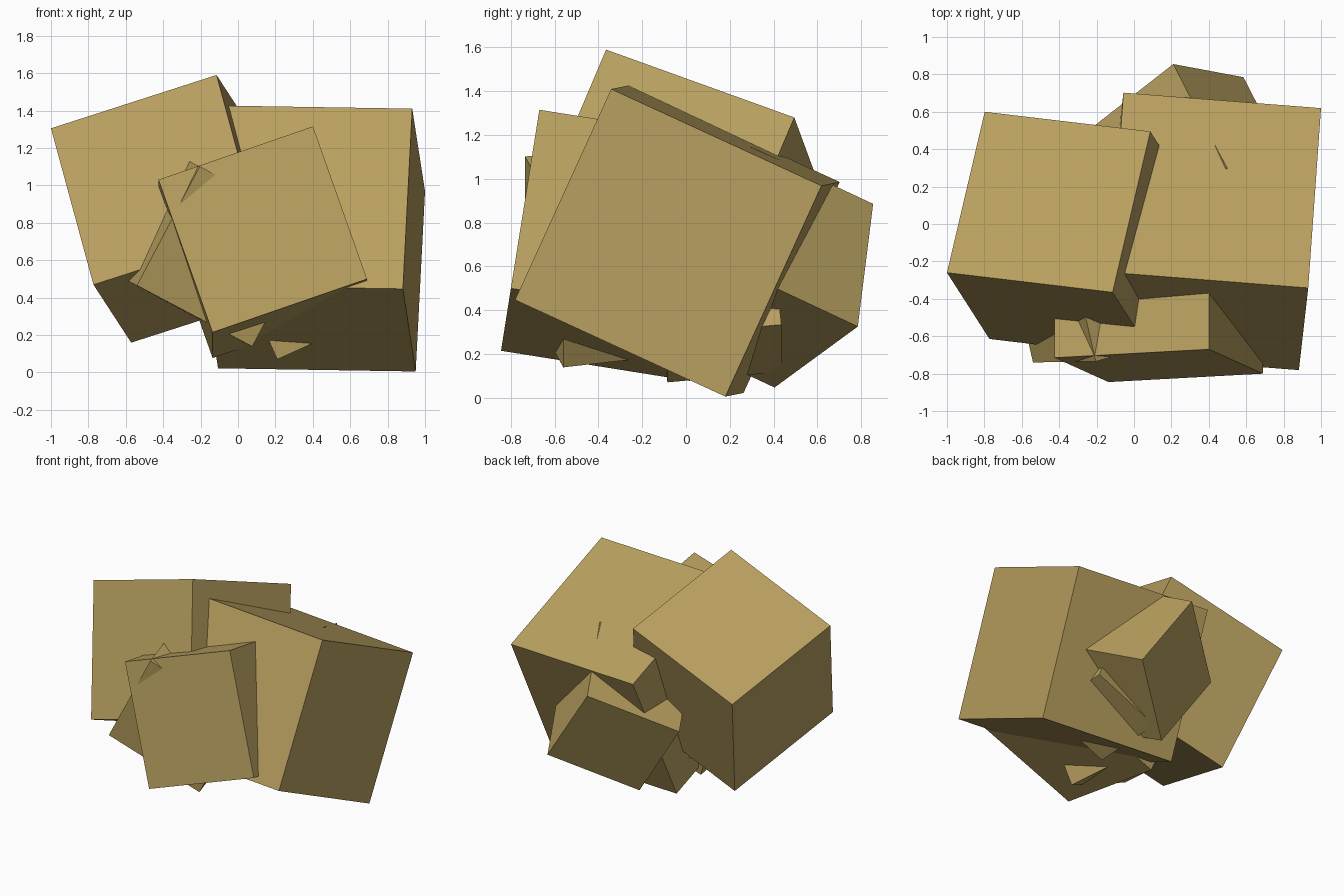
import bpy
from mathutils import Matrix, Vector

if "Cube" in bpy.data.objects:
    bpy.data.objects.remove(bpy.data.objects["Cube"])

mat = bpy.data.materials.new("tan")
mat.diffuse_color = (0.48, 0.35, 0.115, 1)
mat.use_nodes = True
mat.node_tree.nodes["Principled BSDF"].inputs["Base Color"].default_value = mat.diffuse_color


def tilted_cube(name, size, corner, along, across):
    """Cube from one corner; two edge directions, the third is their cross product."""
    u = Vector(along).normalized()
    v = Vector(across)
    v = (v - u * v.dot(u)).normalized()
    w = u.cross(v)
    centre = Vector(corner) + (u + v + w) * size / 2
    rot = Matrix((u, v, w)).transposed().to_4x4()
    bpy.ops.mesh.primitive_cube_add(size=1)
    ob = bpy.context.object
    ob.name = name
    ob.matrix_world = Matrix.Translation(centre) @ rot @ Matrix.Scale(size, 4)
    ob.data.materials.append(mat)


# two large blocks side by side
tilted_cube("right_block", 1.06, (0.95, 0.18, 0.005), (0.05, 0.44, 0.965), (-1.06, 0.08, 0.01))
tilted_cube("left_block", 0.936, (-1.0, -0.26, 1.305), (0.885, -0.105, 0.285), (0.23, -0.355, -0.835))
# front block and back block
tilted_cube("front_block", 0.875, (-0.425, -0.715, 1.03), (0.825, 0.045, 0.285), (0.29, -0.13, -0.815))
tilted_cube("back_block", 0.678, (0.585, 0.785, 0.325), (-0.375, 0.07, 0.56), (-0.489, -0.38, -0.275))
# mostly buried blocks whose corners poke through
tilted_cube("inner_front_block", 0.72, (-0.54, -0.74, 0.465), (0.335, 0.005, 0.635), (0.62, 0.18, -0.325))
tilted_cube("inner_low_block", 0.525, (0.21, -0.085, 0.07), (-0.41, -0.10, 0.91), (0.92, 0.0, 0.385))
